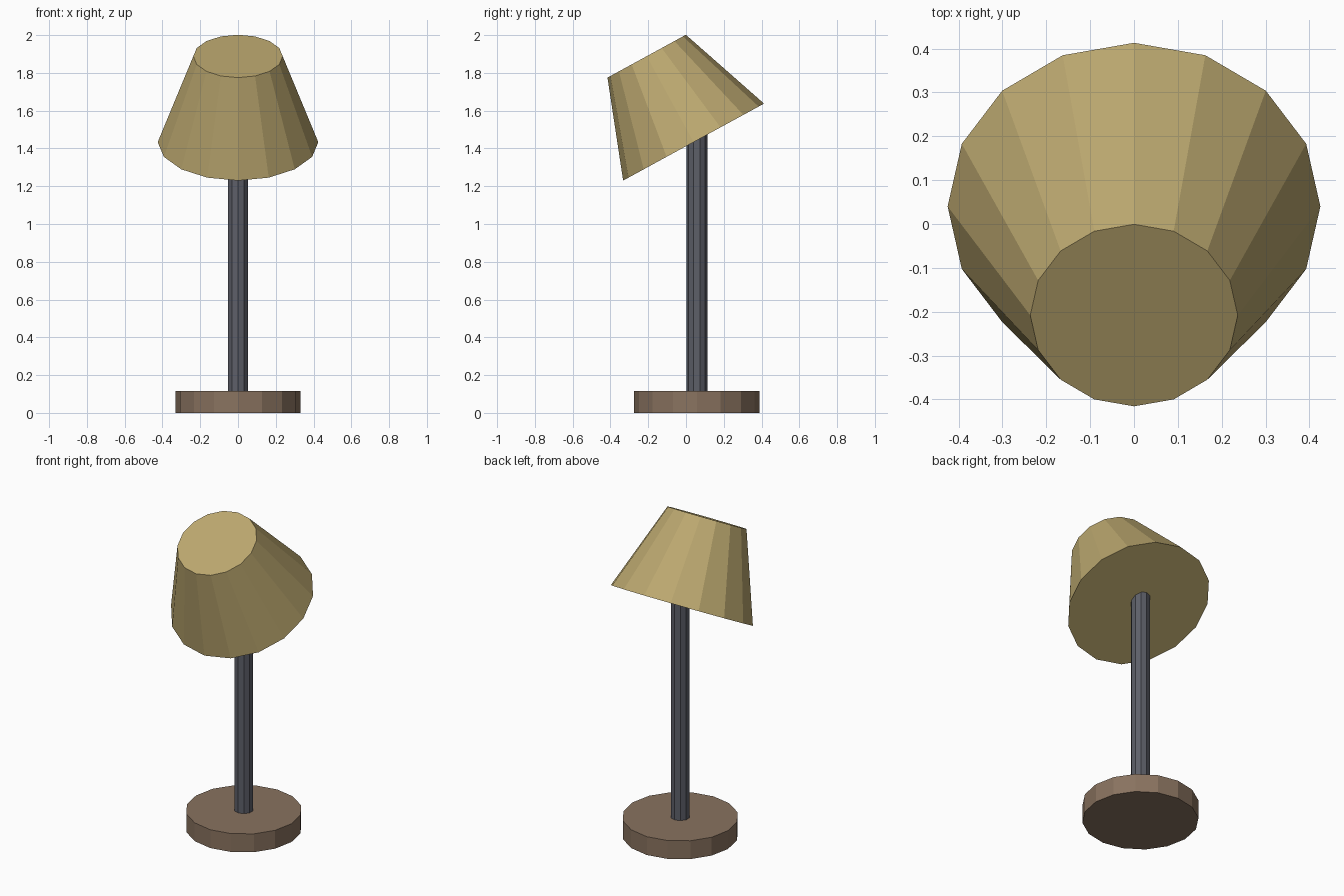
import bpy

if "Cube" in bpy.data.objects:
    bpy.data.objects.remove(bpy.data.objects["Cube"])

def paint(obj, name, color):
    obj.name = name
    mat = bpy.data.materials.new(name + "_paint")
    mat.diffuse_color = (*color, 1)
    mat.use_nodes = True
    mat.node_tree.nodes["Principled BSDF"].inputs["Base Color"].default_value = mat.diffuse_color
    obj.data.materials.append(mat)

def frustum(name, sides, r_low, r_high, height, center, color, tilt=0.0):
    bpy.ops.mesh.primitive_cone_add(vertices=sides, radius1=r_low, radius2=r_high,
                                    depth=height, location=center, rotation=(tilt, 0, 0))
    paint(bpy.context.object, name, color)

AXIS_Y = 0.057   # base and pole sit slightly behind the centre
BASE_H = 0.115
POLE_TOP = 1.6

# Round foot
frustum("base", 16, 0.331, 0.331, BASE_H, (0, AXIS_Y, BASE_H / 2), (0.25, 0.17, 0.115))

# Upright, ending inside the shade
frustum("pole", 10, 0.0555, 0.0555, POLE_TOP - BASE_H,
        (0, AXIS_Y, (POLE_TOP + BASE_H) / 2), (0.11, 0.115, 0.14))

# Closed shade, tipped towards the front
frustum("shade", 16, 0.425, 0.2365, 0.518, (0, -0.084, 1.661), (0.5, 0.39, 0.16), tilt=0.5)
